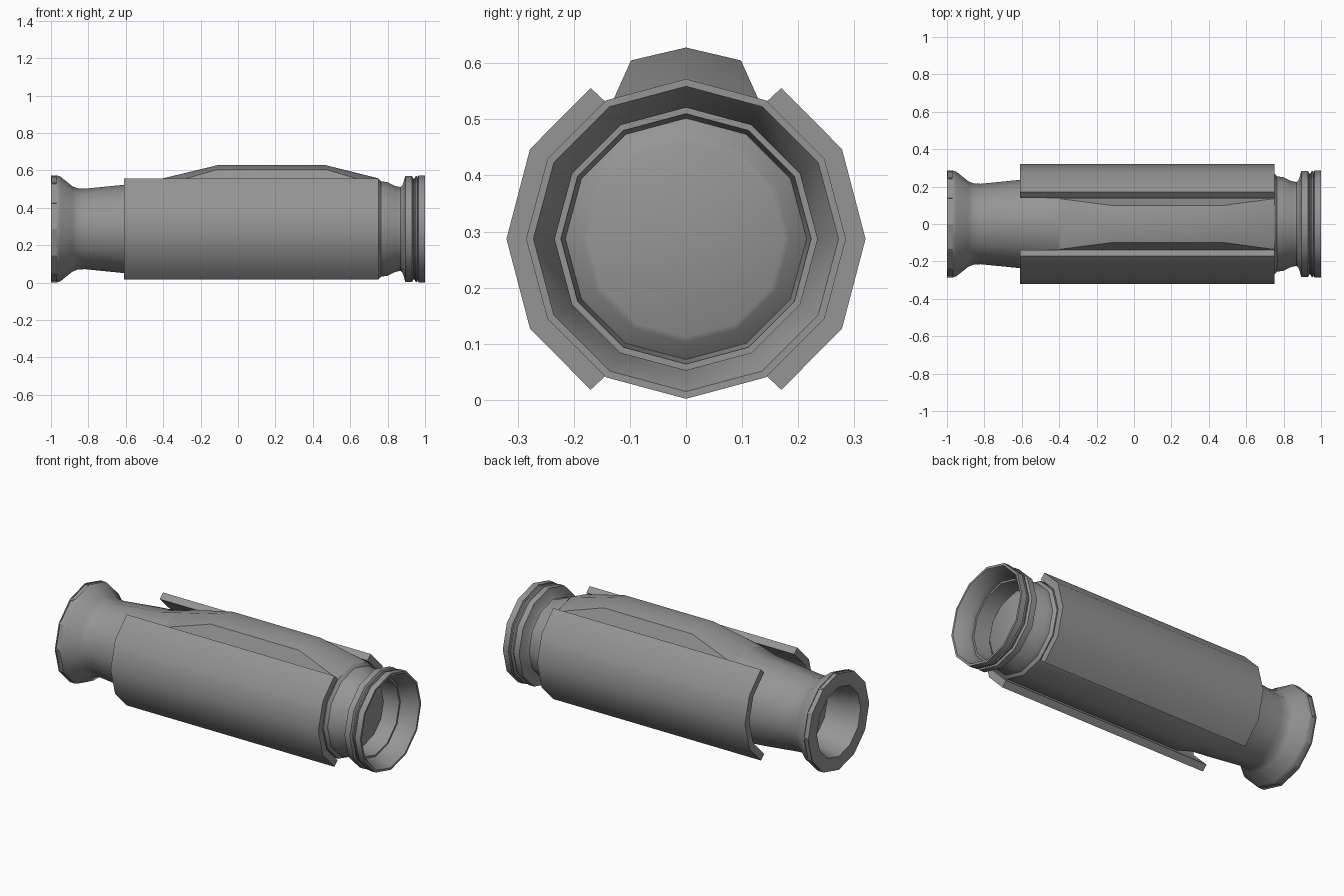
import bpy, bmesh
from math import sin, cos, pi, radians

cube = bpy.data.objects.get("Cube")
if cube:
    bpy.data.objects.remove(cube, do_unlink=True)

AXIS_Z = 0.287
SIDES = 12

grey = bpy.data.materials.new("mid_grey")
grey.use_nodes = True
colour = (0.30, 0.30, 0.30, 1)
grey.diffuse_color = colour
grey.node_tree.nodes["Principled BSDF"].inputs["Base Color"].default_value = colour


def finish(bm, name, angle=35):
    """Turn a bmesh into a smooth-shaded object with sharp creases."""
    bmesh.ops.remove_doubles(bm, verts=bm.verts, dist=0.0005)
    bmesh.ops.recalc_face_normals(bm, faces=bm.faces)
    mesh = bpy.data.meshes.new(name)
    bm.to_mesh(mesh)
    bm.free()
    mesh.materials.append(grey)
    obj = bpy.data.objects.new(name, mesh)
    bpy.context.collection.objects.link(obj)
    bpy.ops.object.select_all(action="DESELECT")
    obj.select_set(True)
    bpy.context.view_layer.objects.active = obj
    bpy.ops.object.shade_smooth_by_angle(angle=radians(angle))
    return obj


def loft(bm, sections, closed):
    """Bridge matching rows of points into quads."""
    rows = [[bm.verts.new(p) for p in s] for s in sections]
    for a, b in zip(rows, rows[1:]):
        n = len(a)
        for i in range(n if closed else n - 1):
            j = (i + 1) % n
            bm.faces.new((a[i], a[j], b[j], b[i]))
    return rows


def ring(x, r):
    return [(x, r * sin(2 * pi * i / SIDES), AXIS_Z + r * cos(2 * pi * i / SIDES))
            for i in range(SIDES)]


# Turned tube: eyepiece bore, flared cup, barrel, objective rings, recessed lens
profile = [
    (-0.80, 0.175), (-0.88, 0.18), (-0.95, 0.19), (-1.0, 0.205),
    (-1.0, 0.285), (-0.965, 0.285), (-0.95, 0.28), (-0.885, 0.228),
    (-0.86, 0.218), (-0.82, 0.215), (-0.61, 0.236), (-0.50, 0.245),
    (-0.40, 0.271), (0.75, 0.271), (0.765, 0.255), (0.80, 0.25),
    (0.84, 0.23), (0.87, 0.224), (0.88, 0.235), (0.895, 0.283),
    (0.93, 0.283), (0.937, 0.27), (0.943, 0.27), (0.95, 0.283),
    (0.957, 0.283), (0.961, 0.276), (0.965, 0.285), (1.0, 0.285),
    (1.0, 0.272), (0.93, 0.234), (0.90, 0.234), (0.90, 0.223),
    (0.80, 0.215), (0.825, 0.185), (0.83, 0.175),
]
bm = bmesh.new()
rows = loft(bm, [ring(x, r) for x, r in profile], True)
bm.faces.new(rows[0])
bm.faces.new(rows[-1])
bmesh.ops.recalc_face_normals(bm, faces=bm.faces)
# Grip panels sunk into the eyepiece rim
rim = [f for f in bm.faces
       if all(v.co.x < -0.96 for v in f.verts) and abs(f.normal.x) < 0.1
       and f.calc_center_median().x < -0.975 and len(f.verts) == 4]
bmesh.ops.inset_individual(bm, faces=rim, thickness=0.007, depth=0)
bmesh.ops.inset_individual(bm, faces=rim, thickness=0.0005, depth=-0.005)
finish(bm, "barrel")

# Raised housing along the top
bm = bmesh.new()
bw, bz = 0.1355, AXIS_Z + 0.2347
sections = []
for x, w, side_z, top_z in [(-0.40, bw, bz, 0.558), (-0.11, 0.098, 0.605, 0.628),
                            (0.47, 0.098, 0.605, 0.628), (0.75, bw, bz, 0.558)]:
    sections.append([(x, -bw, bz), (x, -w, side_z), (x, 0, top_z),
                     (x, w, side_z), (x, bw, bz)])
loft(bm, sections, False)
bmesh.ops.dissolve_degenerate(bm, dist=0.0005, edges=bm.edges)
finish(bm, "top_housing")

# Thick side shells, offsets given from the tube axis
half = [(0.17, 0.269), (0.278, 0.16), (0.32, 0), (0.278, -0.16), (0.17, -0.269)]
inner = [(0.14, -0.241), (0.242, -0.14), (0.28, 0), (0.242, 0.14), (0.14, 0.241)]
for side, name in ((-1, "front_shell"), (1, "back_shell")):
    bm = bmesh.new()
    ends = loft(bm, [[(x, side * y, AXIS_Z + z) for y, z in half + inner]
                     for x in (-0.61, 0.75)], True)
    n = len(half + inner)
    for e in ends:
        for i in range(len(half) - 1):
            bm.faces.new((e[i], e[i + 1], e[n - 2 - i], e[n - 1 - i]))
    finish(bm, name)
